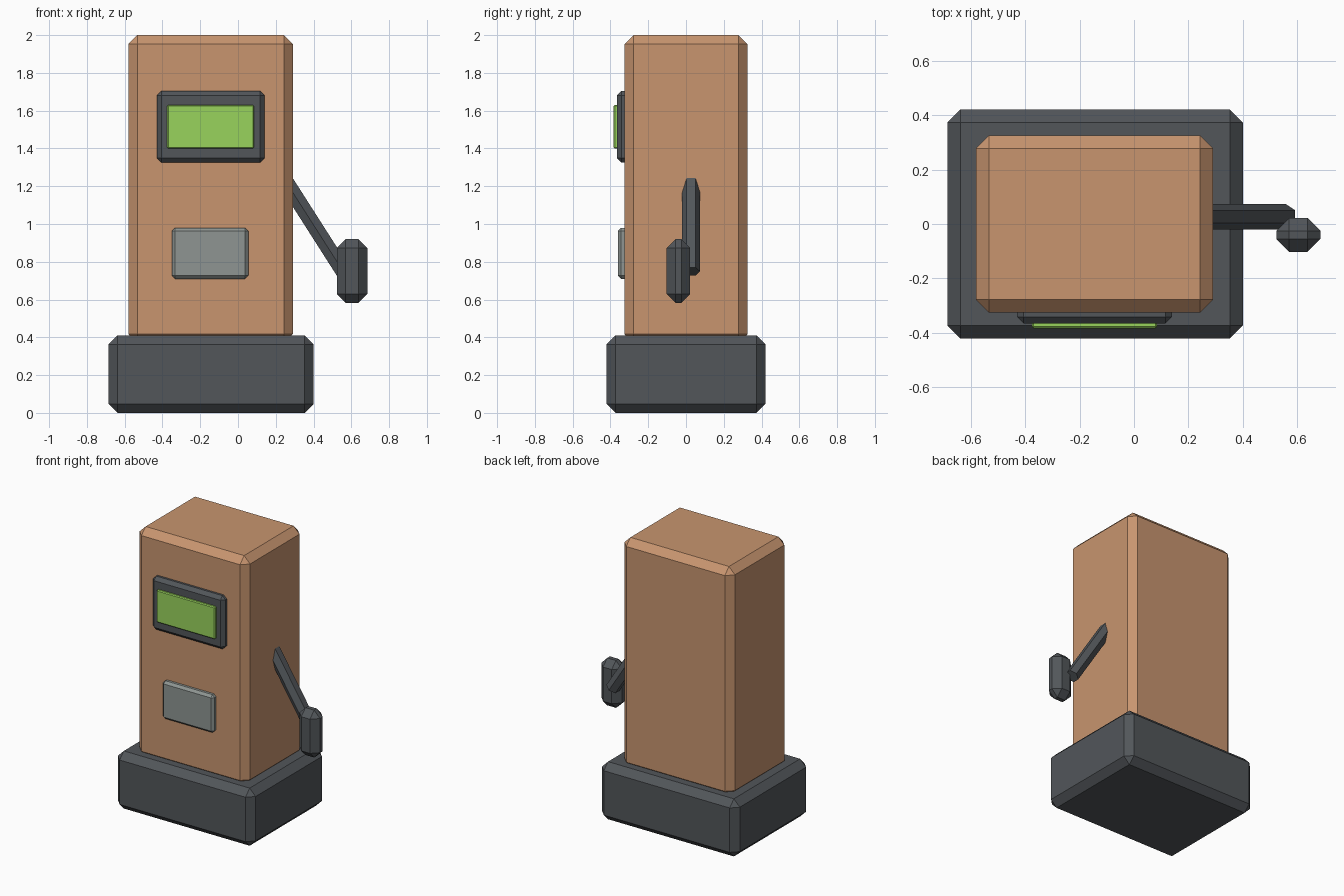
import bpy
from mathutils import Vector

cube = bpy.data.objects.get("Cube")
if cube:
    bpy.data.objects.remove(cube, do_unlink=True)


def material(name, rgb):
    """Flat material from 0-255 display values, converted to linear."""
    linear = [((c / 255 + 0.055) / 1.055) ** 2.4 for c in rgb]
    mat = bpy.data.materials.new(name)
    mat.use_nodes = True
    mat.diffuse_color = (*linear, 1)
    shader = mat.node_tree.nodes["Principled BSDF"]
    shader.inputs["Base Color"].default_value = (*linear, 1)
    return mat


brown = material("warm brown", (200, 149, 111))
charcoal = material("charcoal", (82, 86, 90))
green = material("screen green", (152, 212, 92))
grey = material("plate grey", (142, 149, 146))


def chamfered_box(name, low, high, chamfer, mat):
    """Box between two corners with a single flat chamfer on every edge."""
    low, high = Vector(low), Vector(high)
    bpy.ops.mesh.primitive_cube_add(size=1, location=(low + high) / 2)
    box = bpy.context.object
    box.name = name
    box.scale = high - low
    bpy.ops.object.transform_apply(location=False, rotation=False, scale=True)
    bevel = box.modifiers.new("chamfer", 'BEVEL')
    bevel.width = chamfer
    bevel.segments = 1
    bevel.limit_method = 'NONE'
    box.data.materials.append(mat)
    return box


# Plinth and cabinet
chamfered_box("base", (-0.685, -0.42, 0), (0.40, 0.42, 0.41), 0.047, charcoal)
chamfered_box("cabinet", (-0.58, -0.325, 0.37), (0.29, 0.325, 2.0), 0.047, brown)

# Front panel fittings
chamfered_box("screen_frame", (-0.43, -0.365, 1.325), (0.14, -0.29, 1.705), 0.024, charcoal)
chamfered_box("screen", (-0.375, -0.383, 1.40), (0.085, -0.33, 1.63), 0.006, green)
chamfered_box("lower_plate", (-0.35, -0.36, 0.71), (0.055, -0.29, 0.98), 0.017, grey)

# Six-sided side lever, sloping down and out of the cabinet wall
start, end = Vector((0.22, 0.027, 1.277)), Vector((0.557, 0.027, 0.749))
axis = end - start
bpy.ops.mesh.primitive_cylinder_add(vertices=6, radius=0.047, depth=axis.length,
                                    location=(start + end) / 2)
lever = bpy.context.object
lever.name = "lever_arm"
lever.rotation_euler = (0, Vector((0, 0, 1)).angle(axis), 0)
lever.data.materials.append(charcoal)

# Lever grip
chamfered_box("lever_grip", (0.523, -0.102, 0.583), (0.685, 0.022, 0.92), 0.047, charcoal)
